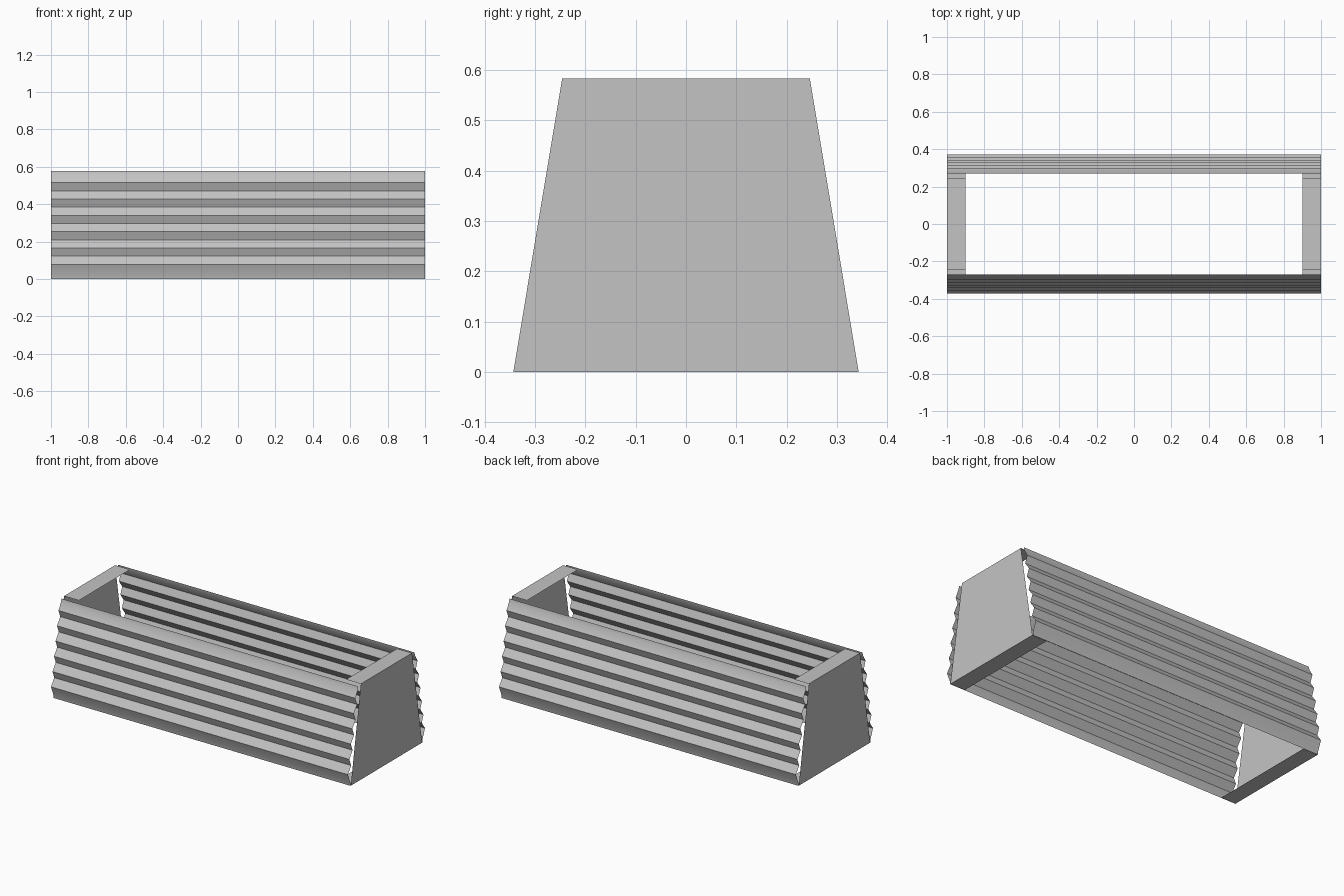
import bpy
import bmesh

cube = bpy.data.objects.get("Cube")
if cube:
    bpy.data.objects.remove(cube, do_unlink=True)

metal = bpy.data.materials.new("grey metal")
metal.use_nodes = True
GREY = (0.55, 0.55, 0.55, 1)
metal.diffuse_color = GREY
metal.node_tree.nodes["Principled BSDF"].inputs["Base Color"].default_value = GREY


def strip(name, start, end, flip=False, smooth=False):
    """Sheet joining two matching rows of points."""
    bm = bmesh.new()
    a = [bm.verts.new(p) for p in start]
    b = [bm.verts.new(p) for p in end]
    for i in range(len(a) - 1):
        face = bm.faces.new((a[i], b[i], b[i + 1], a[i + 1]))
        if flip:
            face.normal_flip()
    mesh = bpy.data.meshes.new(name)
    bm.to_mesh(mesh)
    bm.free()
    mesh.materials.append(metal)
    obj = bpy.data.objects.new(name, mesh)
    bpy.context.collection.objects.link(obj)
    if smooth:
        bpy.ops.object.select_all(action="DESELECT")
        obj.select_set(True)
        bpy.context.view_layer.objects.active = obj
        bpy.ops.object.shade_smooth_by_angle(angle=0.5)


HALF_LENGTH, TOP = 1.0, 0.583
RIDGES, PITCH, FIRST = 6, 0.0875, 0.078
LEAN, DEPTH = 0.164, 0.031

# Corrugated profile as (distance from centre, height), leaning inward
profile = [(0.345, 0.0), (0.348, 0.02)]
for i in range(RIDGES):
    z = FIRST + i * PITCH
    outer = 0.371 - LEAN * (z - FIRST)
    profile.append((outer, z))
    if i < RIDGES - 1:
        profile.append((outer - LEAN * PITCH / 2 - DEPTH + 0.007, z + PITCH / 2))
profile += [(0.274, 0.558), (0.271, 0.577)]

# Long corrugated sides
for name, side in (("front_corrugated_side", -1), ("back_corrugated_side", 1)):
    rows = [[(x, side * y, z) for y, z in profile] for x in (-HALF_LENGTH, HALF_LENGTH)]
    strip(name, rows[0], rows[1], flip=side > 0, smooth=True)

# Tapered end panels, folded inward at the top and bottom
for name, side in (("left_end_panel", 1), ("right_end_panel", -1)):
    outline = [(0.9, 0.343, 0), (1, 0.343, 0), (1, 0.246, TOP), (0.9, 0.246, TOP)]
    front = [(side * x, -y, z) for x, y, z in outline]
    back = [(side * x, y, z) for x, y, z in outline]
    strip(name, front, back, flip=side < 0)
